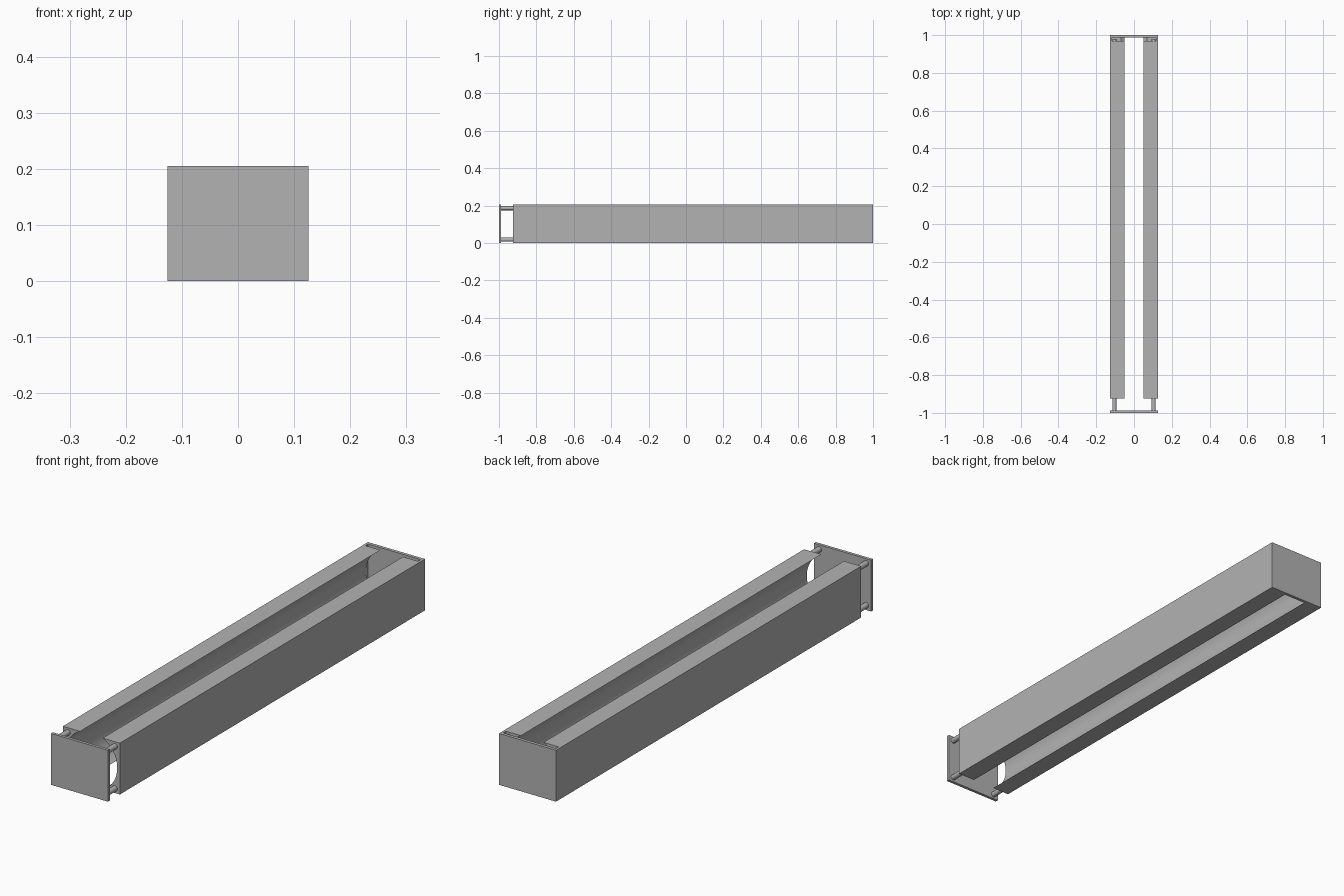
import bpy
import math

old = bpy.data.objects.get("Cube")
if old:
    bpy.data.objects.remove(old, do_unlink=True)

W, H = 0.252, 0.205            # outer width and height
FRONT, BACK = -0.925, 1.0      # ends of the main block
WALL = 0.013                   # end plate thickness

grey = bpy.data.materials.new("plain_grey")
grey.use_nodes = True
colour = (0.45, 0.45, 0.45, 1)
grey.diffuse_color = colour
grey.node_tree.nodes["Principled BSDF"].inputs["Base Color"].default_value = colour


def box(name, width, y0, y1, z0, z1):
    bpy.ops.mesh.primitive_cube_add(size=1, location=(0, (y0 + y1) / 2, (z0 + z1) / 2))
    ob = bpy.context.object
    ob.name = name
    ob.scale = (width, y1 - y0, z1 - z0)
    bpy.ops.object.transform_apply(location=True, rotation=True, scale=True)
    ob.data.materials.append(grey)
    return ob


def rod(name, x, z, radius, y0, y1, sides):
    bpy.ops.mesh.primitive_cylinder_add(
        vertices=sides, radius=radius, depth=y1 - y0,
        location=(x, (y0 + y1) / 2, z), rotation=(math.pi / 2, 0, 0))
    ob = bpy.context.object
    ob.name = name
    bpy.ops.object.transform_apply(location=True, rotation=True, scale=True)
    ob.data.materials.append(grey)
    return ob


def smooth(ob):
    bpy.ops.object.select_all(action='DESELECT')
    ob.select_set(True)
    bpy.context.view_layer.objects.active = ob
    bpy.ops.object.shade_smooth_by_angle(angle=math.radians(30))


def cut(ob, cutter):
    bpy.ops.object.select_all(action='DESELECT')
    ob.select_set(True)
    bpy.context.view_layer.objects.active = ob
    mod = ob.modifiers.new("cut", 'BOOLEAN')
    mod.operation = 'DIFFERENCE'
    mod.solver = 'EXACT'
    mod.object = cutter
    bpy.ops.object.modifier_apply(modifier=mod.name)
    bpy.data.objects.remove(cutter, do_unlink=True)


# Main block: a round bore breaks through top and bottom as long slots
body = box("body", W, FRONT, BACK, 0, H)
cut(body, rod("bore_cutter", 0, H / 2, 0.114, FRONT - 0.1, BACK - WALL, 96))

# Narrow pocket behind the bore, open at the top
cut(body, box("pocket_cutter", 0.232, BACK - 0.03, BACK - WALL, 0.012, H + 0.1))
smooth(body)

# Front end plate
box("front_plate", W, -1, -0.988, 0, H)

# Corner rods joining the front plate to the block
for side, sx in (("right", -1), ("left", 1)):
    for level, sz in (("lower", -1), ("upper", 1)):
        smooth(rod(f"{level}_{side}_rod", sx * 0.104, H / 2 + sz * 0.084,
                   0.011, -0.99, BACK - 0.02, 24))
